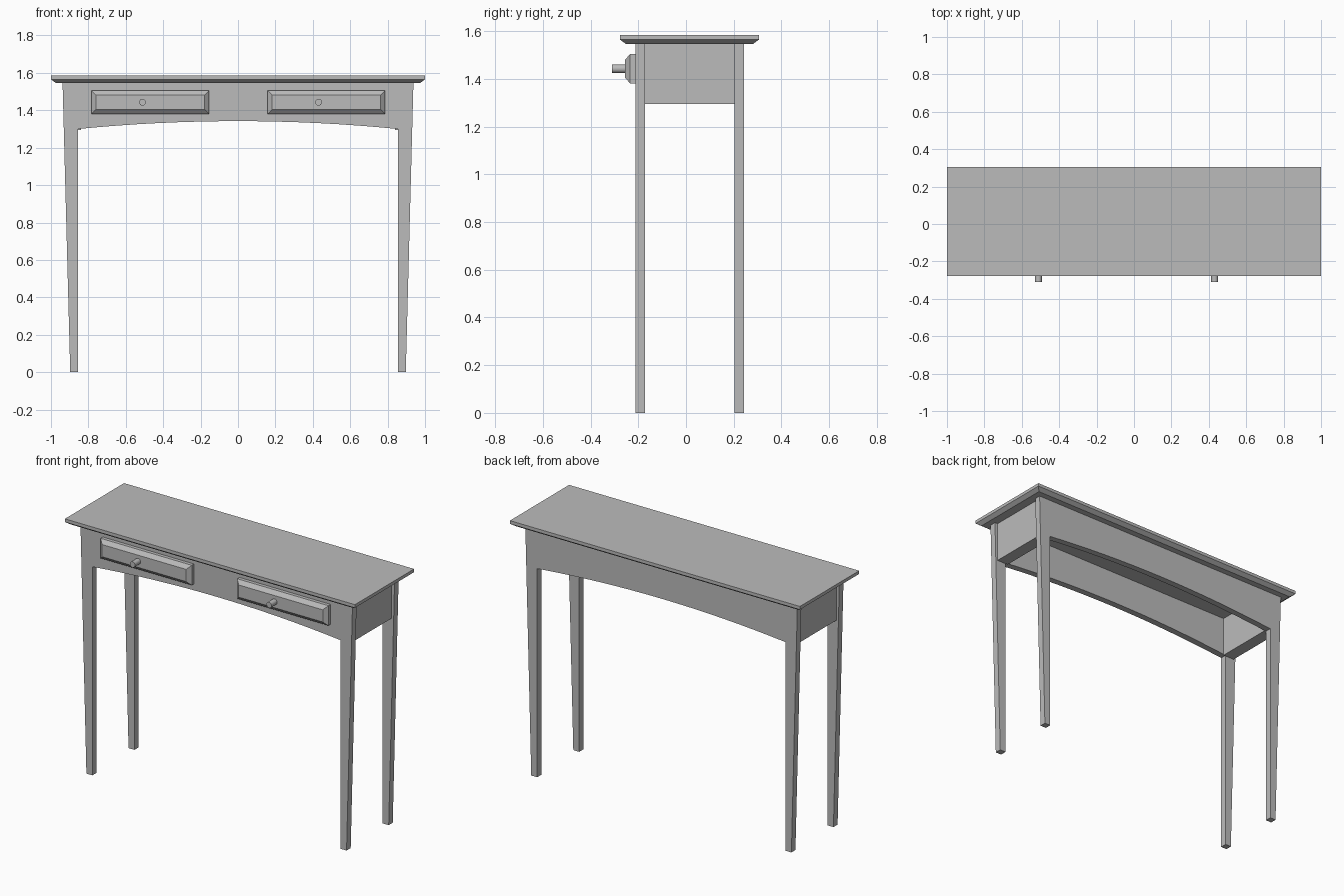
import bpy
import bmesh
from mathutils import Matrix

if "Cube" in bpy.data.objects:
    bpy.data.objects.remove(bpy.data.objects["Cube"], do_unlink=True)

grey = bpy.data.materials.new("plain grey")
grey.use_nodes = True
GREY = (0.5, 0.5, 0.5, 1)
grey.diffuse_color = GREY
grey.node_tree.nodes["Principled BSDF"].inputs["Base Color"].default_value = GREY


def finish(name, bm):
    bmesh.ops.recalc_face_normals(bm, faces=bm.faces)
    mesh = bpy.data.meshes.new(name)
    bm.to_mesh(mesh)
    bm.free()
    mesh.materials.append(grey)
    obj = bpy.data.objects.new(name, mesh)
    bpy.context.collection.objects.link(obj)
    return obj


def loft(name, rings):
    """Join rings of points having equal counts and cap both ends."""
    bm = bmesh.new()
    loops = [[bm.verts.new(p) for p in ring] for ring in rings]
    n = len(loops[0])
    for a, b in zip(loops, loops[1:]):
        for i in range(n):
            j = (i + 1) % n
            bm.faces.new((a[i], a[j], b[j], b[i]))
    bm.faces.new(loops[0])
    bm.faces.new(loops[-1])
    return finish(name, bm)


def rect(u0, u1, v0, v1):
    return [(u0, v0), (u1, v0), (u1, v1), (u0, v1)]


# Table top with chamfered underside
TOP_Z = 1.547
layers = [(0.025, TOP_Z), (0, 1.565), (0, 1.585)]
loft("table_top", [[(x, y, z) for x, y in rect(-1 + d, 1 - d, -0.277 + d, 0.306 - d)]
                   for d, z in layers])

# Front and back frames: tapered legs joined by an arched apron
STEPS = 16
INNER = 0.856
arch = []
for i in range(STEPS + 1):
    t = 2 * i / STEPS - 1
    arch.append((INNER * t, 1.342 - 0.042 * t * t))
outline = [(-0.938, TOP_Z), (-0.897, 0), (-INNER, 0)] + arch
outline += [(INNER, 0), (0.897, 0), (0.938, TOP_Z)]
for name, y0, y1 in (("front_frame", -0.212, -0.171), ("back_frame", 0.203, 0.243)):
    loft(name, [[(x, y, z) for x, z in outline] for y in (y0, y1)])

# End panels between the frames
for name, s in (("left_end_panel", 1), ("right_end_panel", -1)):
    loft(name, [[(s * x, y, z) for y, z in rect(-0.171, 0.203, 1.295, TOP_Z)]
                for x in (0.84, 0.918)])

# Drawer fronts with a raised chamfer, and round knobs
for side, cx in (("right", -0.469), ("left", 0.473)):
    rings = []
    for y, d in ((-0.212, 0), (-0.234, 0), (-0.255, 0.024)):
        rings.append([(x, y, z) for x, z in
                      rect(cx - 0.314 + d, cx + 0.314 - d, 1.381 + d, 1.505 - d)])
    loft(side + "_drawer_front", rings)

    bm = bmesh.new()
    place = Matrix.Translation((cx - 0.042, -0.28, 1.443)) @ Matrix.Rotation(1.5708, 4, "X")
    bmesh.ops.create_cone(bm, cap_ends=True, segments=16, radius1=0.018,
                          radius2=0.018, depth=0.06, matrix=place)
    knob = finish(side + "_drawer_knob", bm)
    bpy.ops.object.select_all(action="DESELECT")
    knob.select_set(True)
    bpy.context.view_layer.objects.active = knob
    bpy.ops.object.shade_smooth_by_angle()
